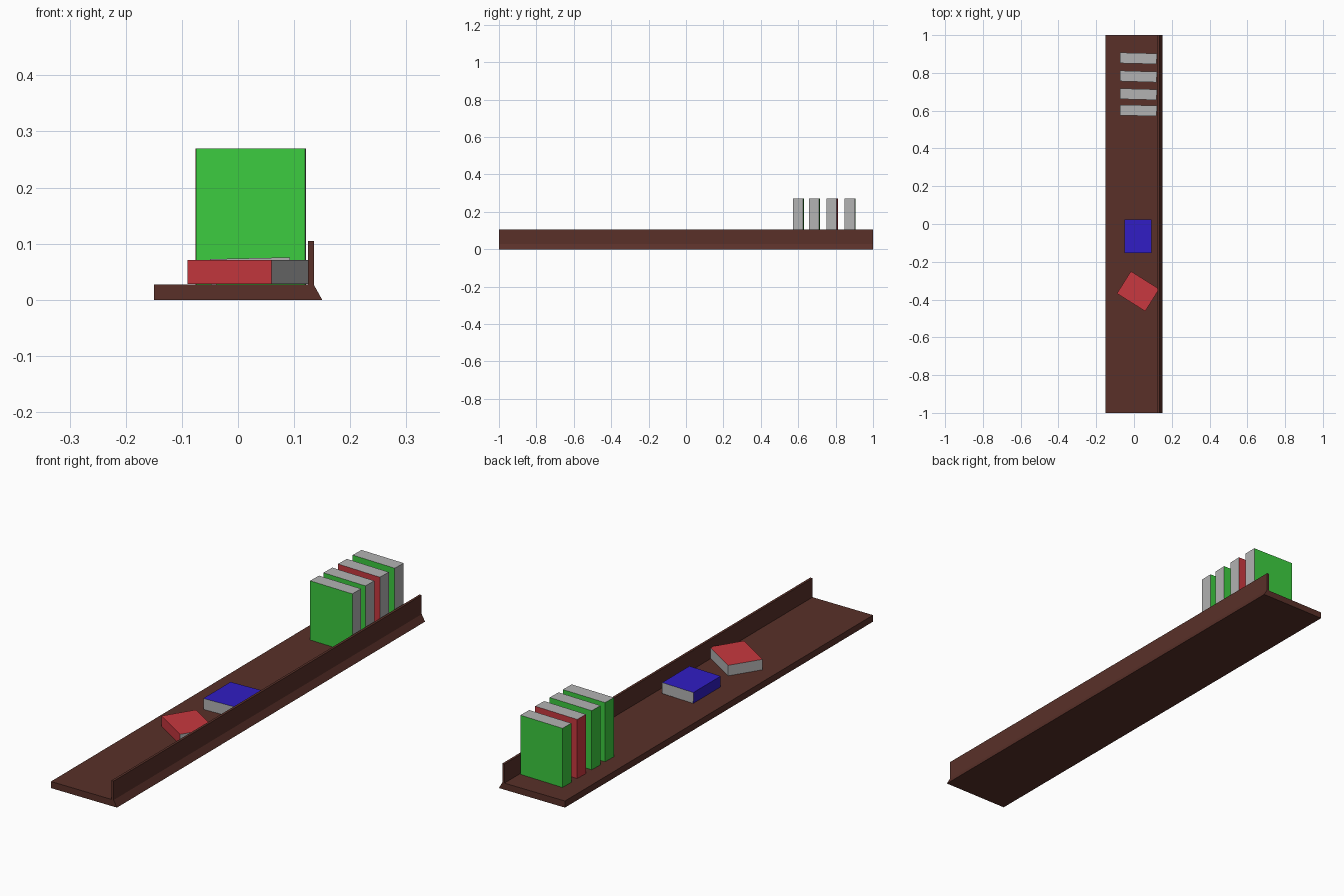
import bpy, bmesh
from math import radians
from mathutils import Matrix

if "Cube" in bpy.data.objects:
    bpy.data.objects.remove(bpy.data.objects["Cube"])


def material(name, rgb):
    m = bpy.data.materials.new(name)
    m.diffuse_color = (*rgb, 1)
    m.use_nodes = True
    m.node_tree.nodes["Principled BSDF"].inputs["Base Color"].default_value = m.diffuse_color
    return m


WOOD = material("dark_wood", (0.10, 0.03, 0.022))
RED = material("red_cover", (0.58, 0.04, 0.05))
GREEN = material("green_cover", (0.045, 0.6, 0.05))
BLUE = material("blue_cover", (0.03, 0.012, 0.55))
PAGES = material("grey_pages", (0.45, 0.45, 0.45))


def finish(name, bm, mats):
    bmesh.ops.recalc_face_normals(bm, faces=bm.faces[:])
    me = bpy.data.meshes.new(name)
    bm.to_mesh(me)
    bm.free()
    for m in mats:
        me.materials.append(m)
    ob = bpy.data.objects.new(name, me)
    bpy.context.collection.objects.link(ob)
    return ob


def book(name, cover, size, loc, rot):
    """Closed book: spine at local -x, covers on +-y, pages elsewhere."""
    bm = bmesh.new()
    bmesh.ops.create_cube(bm, size=1, matrix=Matrix.Diagonal((*size, 1)))
    bm.normal_update()
    for f in bm.faces:
        is_cover = abs(f.normal.y) > 0.9 or f.normal.x < -0.9
        f.material_index = 0 if is_cover else 1
    ob = finish(name, bm, (cover, PAGES))
    ob.location = loc
    ob.rotation_euler = [radians(a) for a in rot]


# Shelf: board with raised back lip, one profile swept along y
profile = [(-0.15, 0), (0.15, 0), (0.135, 0.027), (0.135, 0.105),
           (0.125, 0.105), (0.125, 0.027), (-0.15, 0.027)]
bm = bmesh.new()
face = bm.faces.new([bm.verts.new((x, -1, z)) for x, z in profile])
ext = bmesh.ops.extrude_face_region(bm, geom=[face], use_keep_orig=True)
bmesh.ops.translate(bm, vec=(0, 2, 0),
                    verts=[g for g in ext["geom"] if isinstance(g, bmesh.types.BMVert)])
finish("shelf", bm, (WOOD,))

# Standing books, each turned slightly
standing = [(0.601, GREEN, -1.3), (0.687, GREEN, -1.6), (0.781, RED, -1.8), (0.877, GREEN, -1.5)]
for i, (y, cover, turn) in enumerate(standing, 1):
    book(f"standing_book_{i}", cover, (0.195, 0.056, 0.243), (0.023, y, 0.1485), (0, 0, turn))

# Books lying flat
book("lying_book_blue", BLUE, (0.142, 0.045, 0.177), (0.022, -0.066, 0.0515), (90, -1.3, 0))
book("lying_book_red", RED, (0.139, 0.043, 0.177), (0.0215, -0.356, 0.0495), (90, 0, 57.8))
